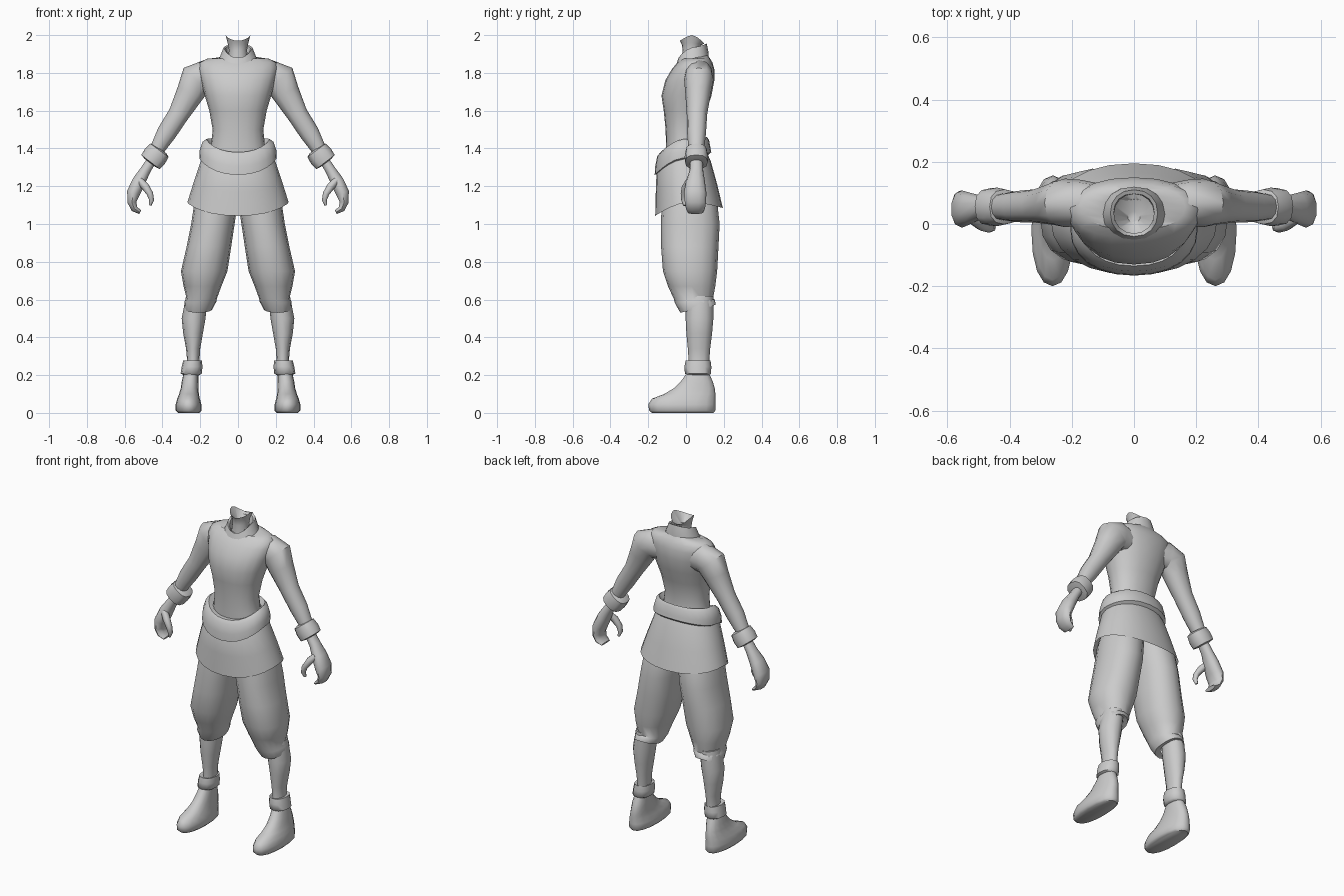
import bpy, bmesh, math
from mathutils import Vector

cloth = bpy.data.materials.new("light grey")
cloth.diffuse_color = (0.6, 0.6, 0.6, 1)


def superpoint(t, p):
    """Point on a unit superellipse."""
    s, c = math.sin(t), math.cos(t)
    return (math.copysign(abs(s) ** (2 / p), s), math.copysign(abs(c) ** (2 / p), c))


def loft(name, rings, caps=(True, True), mirror=False, angle=50):
    """Skin a list of equal-length rings into one smooth object."""
    bm = bmesh.new()
    rows = [[bm.verts.new(v) for v in r] for r in rings]
    n = len(rows[0])
    for a, b in zip(rows, rows[1:]):
        for i in range(n):
            j = (i + 1) % n
            bm.faces.new((a[i], a[j], b[j], b[i]))
    if caps[0]:
        bm.faces.new(rows[0][::-1])
    if caps[1]:
        bm.faces.new(rows[-1])
    bmesh.ops.recalc_face_normals(bm, faces=bm.faces)
    me = bpy.data.meshes.new(name)
    bm.to_mesh(me)
    bm.free()
    me.materials.append(cloth)
    ob = bpy.data.objects.new(name, me)
    bpy.context.collection.objects.link(ob)
    bpy.ops.object.select_all(action='DESELECT')
    bpy.context.view_layer.objects.active = ob
    ob.select_set(True)
    bpy.ops.object.shade_smooth_by_angle(angle=math.radians(angle))
    if mirror:
        ob.modifiers.new("Mirror", 'MIRROR')
    return ob


def level(z, x0, x1, yf, yb, front=0, back=0, p=2.2, n=16):
    """Roughly horizontal ring whose front and back can rise or dip."""
    out = []
    for i in range(n):
        t = 2 * math.pi * i / n
        s, c = superpoint(t, p)
        k = math.cos(t)
        dz = front * max(0, k) ** 1.5 + back * max(0, -k) ** 1.5
        out.append(Vector(((x0 + x1) / 2 + (x1 - x0) / 2 * s,
                           (yf + yb) / 2 - (yb - yf) / 2 * c, z + dz)))
    return out


def tube(path, n=12, p=2.2):
    """Rings square to a path of (x, z, y, half width, half depth)."""
    pts = [Vector((a[0], a[2], a[1])) for a in path]
    rings = []
    for i, a in enumerate(path):
        d = pts[min(i + 1, len(pts) - 1)] - pts[max(i - 1, 0)]
        u = Vector((-d.z, 0, d.x)).normalized()
        ring = []
        for k in range(n):
            s, c = superpoint(2 * math.pi * k / n, p)
            ring.append(pts[i] + u * a[3] * s + Vector((0, a[4] * c, 0)))
        rings.append(ring)
    return rings


def body(rows, **kw):
    """Centred rings from (z, half width, front y, back y, front dz, back dz)."""
    return [level(r[0], -r[1], r[1], *r[2:], **kw) for r in rows]


# tunic chest and shoulders
loft("tunic", body([
    (1.34, .155, -.105, .10), (1.42, .142, -.106, .09), (1.50, .134, -.108, .086),
    (1.60, .152, -.118, .108), (1.68, .176, -.130, .135), (1.76, .198, -.110, .150),
    (1.82, .212, -.075, .150), (1.855, .205, -.045, .140), (1.875, .165, -.02, .128),
    (1.88, .10, -.02, .115, -.03, .015)], n=20))

# standing collar, open at the throat
loft("collar", body([
    (1.85, .110, -.065, .120, -.045, .02), (1.885, .096, -.055, .120, -.05, .02),
    (1.935, .076, -.040, .110, -.055, .02), (1.93, .066, -.028, .098, -.06, .02),
    (1.87, .060, -.02, .085, -.04, .02)]), caps=(False, False))

# open neck stump flaring at the top
loft("neck", body([
    (1.86, .055, -.025, .08), (1.92, .048, -.018, .075, 0, .01),
    (1.96, .055, -.022, .080, -.01, -.01), (2.0, .066, -.032, .098, -.03, -.045),
    (1.93, .02, .005, .04)], p=2), caps=(True, True))

# belt dipping to a point in front
loft("belt", body([
    (1.42, .145, -.11, .095, -.04, .01), (1.45, .168, -.135, .112, -.07, .01),
    (1.435, .188, -.152, .122, -.075, .01), (1.39, .203, -.163, .130, -.085, .01),
    (1.35, .205, -.166, .134, -.09, .03), (1.335, .18, -.15, .118, -.07, .03)],
    n=24), caps=(False, False))

# flared skirt
loft("skirt", body([
    (1.38, .175, -.14, .11, -.07), (1.33, .198, -.156, .132, -.05),
    (1.22, .235, -.160, .165, -.05, -.01), (1.115, .268, -.163, .195, -.072, -.03)],
    n=24), caps=(True, False))

# baggy trousers
loft("trouser_leg", [level(*r, n=16) for r in [
    (1.30, .0, .17, -.11, .11), (1.12, .0, .230, -.128, .165),
    (1.00, .018, .248, -.133, .178), (.88, .036, .272, -.132, .172),
    (.75, .056, .302, -.122, .165), (.67, .088, .288, -.095, .155),
    (.605, .112, .272, -.065, .143), (.59, .114, .284, -.058, .152, -.01, .01),
    (.545, .138, .280, -.030, .158, -.015, .03),
    (.555, .165, .265, 0, .14, -.01, .02)]], mirror=True, caps=(True, False))

# shins
loft("shin", [level(*r, n=12, p=2) for r in [
    (.62, .160, .275, .0, .145), (.50, .172, .298, -.002, .145),
    (.42, .186, .290, .002, .138), (.34, .200, .275, .010, .128),
    (.26, .205, .268, .015, .122), (.20, .205, .285, .01, .12)]], mirror=True)

# ankle cuffs
loft("ankle_cuff", [level(*r, n=12) for r in [
    (.272, .208, .268, .015, .118), (.278, .192, .290, -.002, .130),
    (.245, .188, .298, -.008, .134), (.208, .192, .304, -.006, .133),
    (.198, .208, .285, .01, .12)]], mirror=True, angle=60)

# shoes
loft("shoe", [level(*r, n=16) for r in [
    (.0, .205, .318, -.180, .145), (.012, .193, .330, -.195, .155),
    (.045, .194, .330, -.200, .156), (.075, .202, .322, -.180, .156),
    (.10, .207, .312, -.115, .156), (.13, .210, .303, -.065, .152),
    (.165, .210, .298, -.028, .142), (.21, .210, .288, .003, .122)]], mirror=True)

# sleeves
loft("sleeve", tube([
    (.10, 1.775, .068, .075, .060), (.17, 1.783, .068, .086, .074),
    (.222, 1.765, .068, .090, .078), (.252, 1.695, .064, .074, .068),
    (.315, 1.580, .058, .055, .054), (.378, 1.482, .056, .052, .050),
    (.420, 1.410, .055, .041, .043), (.450, 1.360, .055, .036, .038)]), mirror=True)

# wrist cuffs
loft("wrist_cuff", tube([
    (.412, 1.396, .055, .040, .040), (.416, 1.390, .055, .060, .056),
    (.440, 1.358, .055, .066, .062), (.463, 1.328, .055, .062, .060),
    (.466, 1.324, .055, .035, .036)], p=2.5), mirror=True)

# curled mitten of fingers with palm
loft("hand", tube([
    (.452, 1.345, .055, .026, .032), (.490, 1.285, .055, .029, .036),
    (.525, 1.225, .050, .037, .050), (.553, 1.165, .048, .037, .060),
    (.562, 1.115, .050, .025, .056), (.548, 1.080, .050, .019, .050),
    (.518, 1.062, .050, .011, .042)], n=10), mirror=True)

# thumbs
loft("thumb", tube([
    (.525, 1.235, .025, .020, .024), (.492, 1.200, .000, .021, .022),
    (.466, 1.160, -.010, .017, .018), (.457, 1.125, -.010, .013, .015),
    (.466, 1.098, -.006, .007, .009)], n=8), mirror=True)
